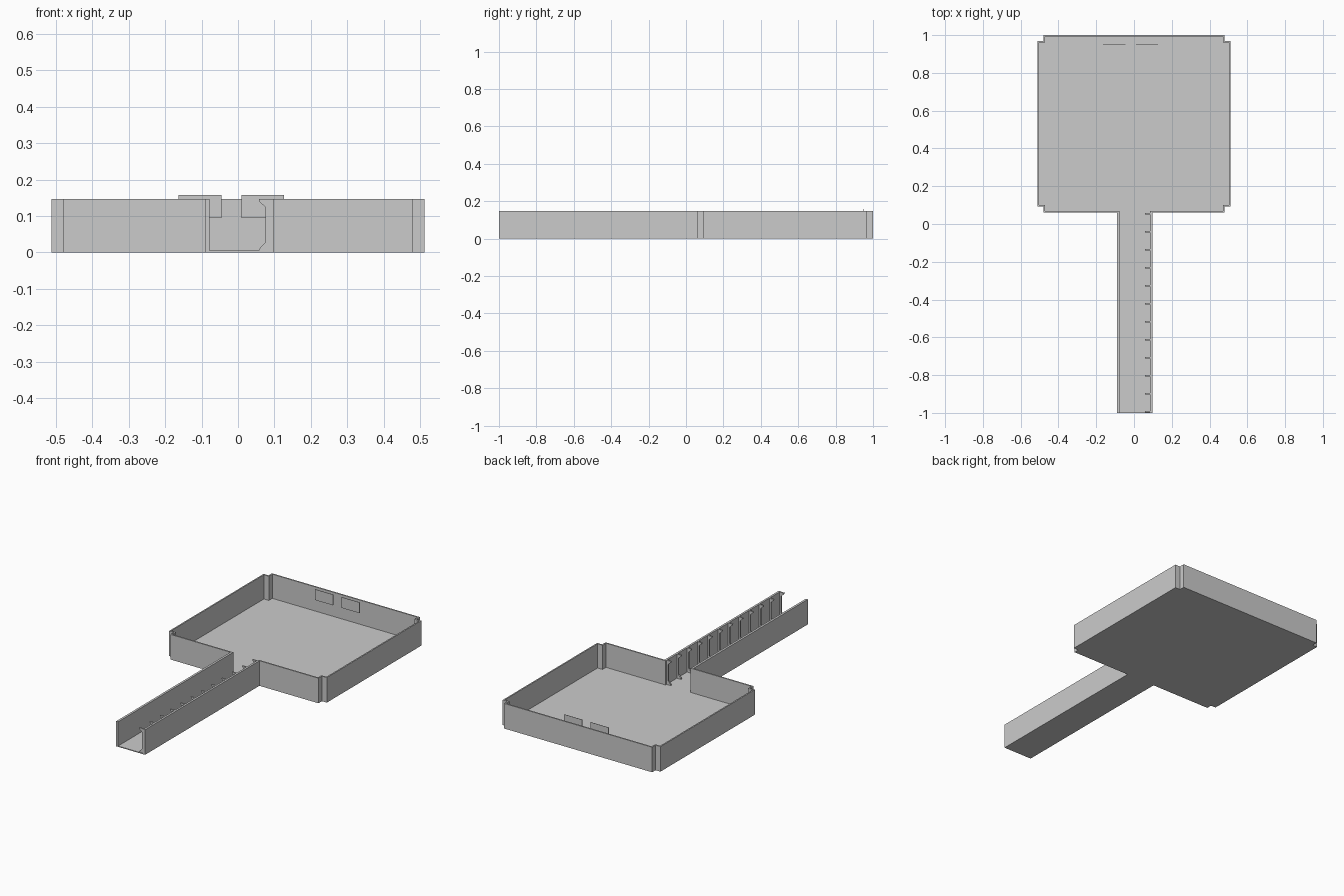
import bpy
import bmesh
from mathutils import Vector

cube = bpy.data.objects.get("Cube")
if cube:
    bpy.data.objects.remove(cube, do_unlink=True)

HEIGHT = 0.147
FLOOR = 0.005
WALL = 0.008
X, X_IN = 0.512, 0.48            # room half width, and half width at the notches
FRONT, BACK, NOTCH = 0.06, 1.0, 0.032
LEFT, RIGHT = 0.097, -0.091      # outer faces of the corridor walls


def prism(name, points, offset):
    """Extrude a flat polygon along an offset vector."""
    bm = bmesh.new()
    face = bm.faces.new([bm.verts.new(p) for p in points])
    moved = bmesh.ops.extrude_face_region(bm, geom=[face], use_keep_orig=True)
    verts = [g for g in moved["geom"] if isinstance(g, bmesh.types.BMVert)]
    bmesh.ops.translate(bm, verts=verts, vec=offset)
    bmesh.ops.recalc_face_normals(bm, faces=bm.faces)
    mesh = bpy.data.meshes.new(name)
    bm.to_mesh(mesh)
    bm.free()
    obj = bpy.data.objects.new(name, mesh)
    bpy.context.collection.objects.link(obj)
    return obj


def box(name, x0, x1, y0, y1, z0, z1):
    base = [(x0, y0, z0), (x1, y0, z0), (x1, y1, z0), (x0, y1, z0)]
    return prism(name, base, (0, 0, z1 - z0))


def inset(path, width):
    """Offset an open, right-angled path to its left with mitred corners."""
    normals = []
    for a, b in zip(path, path[1:]):
        d = (Vector(b) - Vector(a)).normalized()
        normals.append(Vector((-d.y, d.x)))
    result = []
    for i, p in enumerate(path):
        if i in (0, len(path) - 1):
            shift = normals[min(i, len(normals) - 1)]
        else:
            shift = normals[i - 1] + normals[i]
        result.append(tuple(Vector(p) + shift * width))
    return result


# Room outline with a stepped notch at each corner
room = [(LEFT, FRONT),
        (X_IN, FRONT), (X_IN, FRONT + NOTCH), (X, FRONT + NOTCH),
        (X, BACK - NOTCH), (X_IN, BACK - NOTCH), (X_IN, BACK),
        (-X_IN, BACK), (-X_IN, BACK - NOTCH), (-X, BACK - NOTCH),
        (-X, FRONT + NOTCH), (-X_IN, FRONT + NOTCH), (-X_IN, FRONT),
        (RIGHT, FRONT)]

# Floor of the room and corridor
floor_outline = room + [(RIGHT, -1), (LEFT, -1)]
prism("floor", [(x, y, 0) for x, y in floor_outline], (0, 0, FLOOR))

# Room walls
wall_outline = room + inset(room, WALL)[::-1]
prism("room_walls", [(x, y, 0) for x, y in wall_outline], (0, 0, HEIGHT))

# Corridor walls
box("corridor_wall_left", LEFT - 0.012, LEFT, -1, FRONT + WALL, 0, HEIGHT)
box("corridor_wall_right", RIGHT, RIGHT + 0.013, -1, FRONT + WALL, 0, HEIGHT)

# Bracket-shaped ribs along the left corridor wall
rib_profile = [(0.087, FLOOR), (0.058, FLOOR), (0.06, 0.012), (0.075, 0.028),
               (0.075, 0.125), (0.06, 0.138), (0.057, HEIGHT), (0.087, HEIGHT)]
RIBS = 12
for i in range(RIBS):
    y = -0.997 + i * 1.048 / (RIBS - 1)
    prism(f"corridor_rib_{i + 1}", [(x, y, z) for x, z in rib_profile], (0, 0.008, 0))

# Pair of thin panels near the back wall
for name, x0 in (("panel_right", -0.163), ("panel_left", 0.01)):
    box(name, x0, x0 + 0.117, 0.947, 0.949, 0.095, 0.158)
